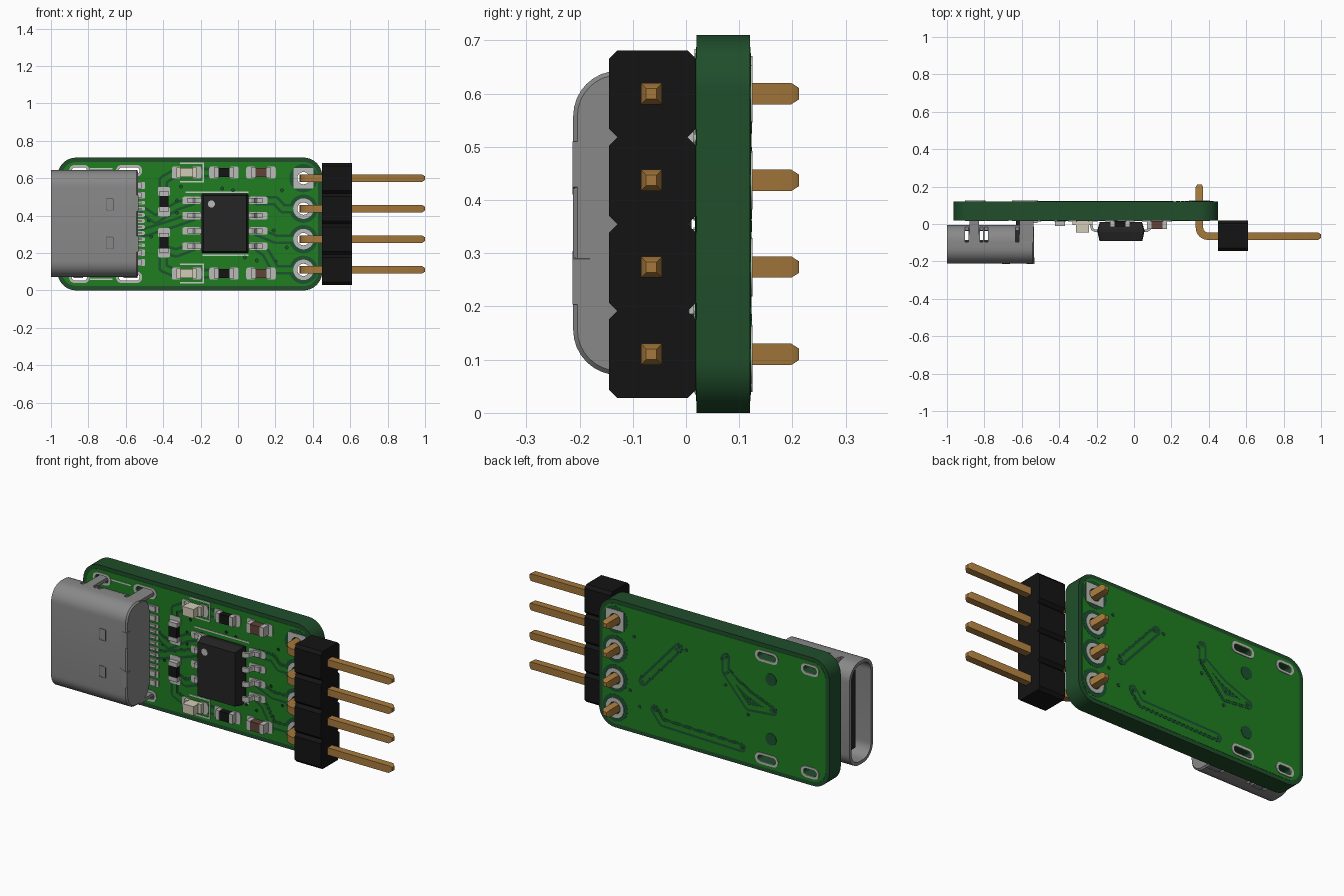
import bpy, bmesh
from math import sin, cos, pi, atan2, radians
from mathutils import Vector, Matrix

if "Cube" in bpy.data.objects:
    bpy.data.objects.remove(bpy.data.objects["Cube"])

def mat(name, r, g, b):
    m = bpy.data.materials.new(name)
    m.diffuse_color = (r, g, b, 1)
    m.use_nodes = True
    m.node_tree.nodes["Principled BSDF"].inputs["Base Color"].default_value = m.diffuse_color
    return m

CORE = mat("dark_green", .014, .075, .024)
POUR = mat("bright_green", .014, .21, .016)
GROOVE = mat("groove_green", .012, .085, .03)
SILVER = mat("silver", .5, .5, .48)
STEEL = mat("steel", .25, .25, .25)
DARKSTEEL = mat("dark_steel", .12, .12, .12)
GOLD = mat("gold", .38, .19, .045)
BLACK = mat("black", .007, .007, .007)
CHIP = mat("chip_grey", .018, .018, .018)
BROWN = mat("brown", .12, .055, .04)
CREAM = mat("cream", .65, .6, .48)
WHITE = mat("white_ink", .7, .7, .7)

# ---------- helpers ----------
def finish(name, bm, m, smooth=False):
    bmesh.ops.recalc_face_normals(bm, faces=bm.faces)
    me = bpy.data.meshes.new(name)
    bm.to_mesh(me)
    bm.free()
    o = bpy.data.objects.new(name, me)
    bpy.context.collection.objects.link(o)
    if m:
        me.materials.append(m)
    if smooth:
        bpy.ops.object.select_all(action='DESELECT')
        o.select_set(True)
        bpy.context.view_layer.objects.active = o
        bpy.ops.object.shade_smooth_by_angle(angle=radians(35))
    return o

def loft(bm, rings):
    vs = [[bm.verts.new(p) for p in r] for r in rings]
    for a, b in zip(vs, vs[1:]):
        for i in range(len(a)):
            j = (i + 1) % len(a)
            bm.faces.new((a[i], a[j], b[j], b[i]))
    bm.faces.new(vs[0])
    bm.faces.new(vs[-1])

def prism(bm, pts, y0, y1):            # (x, z) outline extruded along y
    loft(bm, [[(x, y, z) for x, z in pts] for y in (y0, y1)])

def box(bm, x0, x1, y0, y1, z0, z1):
    prism(bm, [(x0, z0), (x1, z0), (x1, z1), (x0, z1)], y0, y1)

def rrect(cx, cz, w, h, r, n=6):
    return [(cx + sx * (w / 2 - r) + r * cos(a0 + k * pi / 2 / n), cz + sz * (h / 2 - r) + r * sin(a0 + k * pi / 2 / n))
            for sx, sz, a0 in ((1, 1, 0), (-1, 1, pi / 2), (-1, -1, pi), (1, -1, 1.5 * pi)) for k in range(n + 1)]

def circle(cx, cz, r, n=24):
    return [(cx + r * cos(2 * pi * k / n), cz + r * sin(2 * pi * k / n)) for k in range(n)]

def capsule(p, q, r, n=6):
    a = atan2(q[1] - p[1], q[0] - p[0])
    return [(c[0] + r * cos(a + s + pi * k / n), c[1] + r * sin(a + s + pi * k / n))
            for c, s in ((q, -pi / 2), (p, pi / 2)) for k in range(n + 1)]

def plate(name, loops, y0, y1, m, smooth=False):   # even-odd filled plate with holes
    cu = bpy.data.curves.new(name, 'CURVE')
    cu.dimensions, cu.fill_mode, cu.extrude = '2D', 'BOTH', (y1 - y0) / 2
    for l in loops:
        s = cu.splines.new('POLY')
        s.points.add(len(l) - 1)
        for p, (x, z) in zip(s.points, l):
            p.co = (x, z, 0, 1)
        s.use_cyclic_u = True
    t = bpy.data.objects.new(name + "_curve", cu)
    bpy.context.collection.objects.link(t)
    me = bpy.data.meshes.new_from_object(t.evaluated_get(bpy.context.evaluated_depsgraph_get()))
    bm = bmesh.new()
    bm.from_mesh(me)
    bpy.data.objects.remove(t)
    bmesh.ops.remove_doubles(bm, verts=bm.verts, dist=1e-5)
    bm.transform(Matrix.Translation((0, (y0 + y1) / 2, 0)) @ Matrix.Rotation(pi / 2, 4, 'X'))
    return finish(name, bm, m, smooth)

def sweep(bm, path, wid, thick, zc):   # path of (x, y, scale), rectangular section
    rings = []
    for i, (x, y, s) in enumerate(path):
        a, b = path[max(i - 1, 0)], path[min(i + 1, len(path) - 1)]
        t = Vector((b[0] - a[0], b[1] - a[1])).normalized()
        nx, ny = -t.y * thick / 2 * s, t.x * thick / 2 * s
        w = wid / 2 * s
        rings.append([(x + nx, y + ny, zc + w), (x + nx, y + ny, zc - w),
                      (x - nx, y - ny, zc - w), (x - nx, y - ny, zc + w)])
    loft(bm, rings)

# ---------- circuit board ----------
MID = .355
PINS = [.11, .274, .437, .60]
VIAS = [(-.305, .555), (-.085, .545), (-.027, .535), (.235, .535), (-.326, .48), (-.326, .416), (-.476, .374),
        (-.465, .288), (.19, .32), (.26, .23), (.037, .176), (.1, .16), (.2, .155)]
SLOTS = [(x, MID + s * .285, w) for x, w in ((-.582, .11), (-.848, .08)) for s in (-1, 1)]
PEGS = [(-.607, MID + s * .165) for s in (-1, 1)]
holes = ([circle(.35, z, .033) for z in PINS] + [circle(x, z, .008, 10) for x, z in VIAS]
         + [rrect(x, z, w, .036, .017) for x, z, w in SLOTS])
plate("circuit_board", [rrect(-.2575, MID, 1.415, .71, .1, 10)] + holes, .02, .12, CORE, True)
pads = [circle(.35, z, .055) for z in PINS[:3]] + [rrect(.35, .60, .108, .108, .004, 1)]
slot_rims = [rrect(x, z, w + .03, .062, .03) for x, z, w in SLOTS]
for side, y, d in (("front", .02, -1), ("back", .12, 1)):
    def layer(a, b):
        return sorted((y + d * a, y + d * b))
    plate(side + "_copper_pour", [rrect(-.2575, MID, 1.37, .665, .08, 10)] + holes, *layer(0, .0015), POUR)
    plate(side + "_pad_rims", pads + slot_rims + [h for h in holes if len(h) != 10], *layer(.0005, .005), SILVER)
    plate(side + "_pad_gaps", [circle(.35, z, .076) for z in PINS] + [circle(.35, z, .05) for z in PINS],
          *layer(0, .0025), GROOVE)

# ---------- traces ----------
FRONT = [[(-.5, .42), (-.44, .38), (-.33, .45), (-.24, .48)], [(-.4, .54), (-.4, .59), (-.33, .63)],
         [(.1, .48), (.2, .48), (.24, .437), (.29, .437)], [(.1, .315), (.2, .274), (.29, .274)],
         [(.1, .235), (.15, .2), (.2, .11), (.29, .11)], [(-.24, .235), (-.33, .2), (-.4, .22)],
         [(-.24, .63), (-.1, .63)], [(-.24, .09), (-.1, .09)], [(-.4, .19), (-.4, .12), (-.33, .09)],
         [(-.24, .395), (-.34, .36), (-.5, .31)]]
BACK = [[(-.04, .547), (.18, .30)], [(.108, .165), (.06, .105), (-.426, .095)],
        [(-.329, .57), (-.329, .49), (-.468, .335), (-.62, .35)], [(-.34, .49), (-.46, .41), (-.61, .352)]]
for side, y, d, traces in (("front", .02, -1, FRONT), ("back", .12, 1, BACK)):
    for part, r, h, m in (("trace_gap", .026, .0025, GROOVE), ("trace_core", .012, .0035, POUR)):
        bm = bmesh.new()
        for t in traces:
            for p, q in zip(t, t[1:]):
                prism(bm, capsule(p, q, r), y, y + d * h)
        finish(f"{side}_{part}s", bm, m)
bm = bmesh.new()
for p in [t[i] for t in BACK for i in (0, -1)] + VIAS:
    prism(bm, circle(*p, .01, 12), .12, .1242)
for p in PEGS:
    prism(bm, circle(*p, .034), .12, .1235)
finish("back_via_caps", bm, GROOVE)

# ---------- printed outlines ----------
bm = bmesh.new()
for z in (.63, .09):
    for dz in (-.05, .05):
        box(bm, -.31, -.182, .016, .02, z + dz - .004, z + dz + .004)
    box(bm, -.19, -.182, .016, .02, z - .05, z + .05)
for x0, z in ((-.28, .526), (-.19, .188)):
    box(bm, x0, .055, .016, .02, z - .004, z + .004)
for s in (-1, 1):
    box(bm, -.79, -.67, .016, .02, MID + s * .295 - .004, MID + s * .295 + .004)
finish("printed_outlines", bm, WHITE)

# ---------- pin header ----------
ends, c = [PINS[0] - .082 + .1633 * k for k in range(5)], .016
left, right = [], []
for z0, z1 in zip(ends, ends[1:]):
    right += [(.019 - c, z0), (.019, z0 + c), (.019, z1 - c), (.019 - c, z1)]
    left += [(-.145 + c, z0), (-.145, z0 + c), (-.145, z1 - c), (-.145 + c, z1)]
dedupe = lambda l: [p for i, p in enumerate(l) if i == 0 or abs(p[1] - l[i - 1][1]) > 1e-4]
prof = dedupe(right) + dedupe(left)[::-1]
bm = bmesh.new()
loft(bm, [[(x, y, z) for y, z in prof] for x in (.45, .61)])
finish("header_block", bm, BLACK)
path = [(1, -.065, .5), (.985, -.065, 1)]
path += [(.395 - .045 * sin(a), -.02 - .045 * cos(a), 1) for a in (k * pi / 12 for k in range(7))]
path += [(.35, .198, 1), (.35, .212, .55)]
bm = bmesh.new()
for z in PINS:
    sweep(bm, path, .04, .04, z)
finish("header_pins", bm, GOLD, True)

# ---------- main chip ----------
bm = bmesh.new()
loft(bm, [[(x, y, z) for x, z in rrect(-.07, .358, .25 - 2 * i, .318 - 2 * i, .004, 1)]
          for y, i in ((.01, .012), (-.03, 0), (-.042, 0), (-.09, .01))])
finish("chip_body", bm, CHIP)
bm = bmesh.new()
prism(bm, circle(-.142, .462, .019), -.092, -.08)
finish("chip_dot", bm, SILVER)
bl, bp = bmesh.new(), bmesh.new()
for s in (-1, 1):
    for k in range(4):
        z = .236 + k * .0817
        sweep(bl, [(-.07 + s * x, y, 1) for x, y in
                   ((.11, -.036), (.14, -.036), (.153, -.028), (.16, -.002), (.17, .007), (.2, .007))], .027, .014, z)
        prism(bp, rrect(-.07 + s * .178, z, .1, .04, .01, 3), .0145, .02)
finish("chip_leads", bl, SILVER)

# ---------- small two-ended parts ----------
def part(name, x, z, h, body, ends_mat, vertical=False, end_h=None):
    b, e = bmesh.new(), bmesh.new()
    def put(bm, u0, u1, hw, y0):
        if vertical:
            box(bm, x - hw, x + hw, y0, .016, z + u0, z + u1)
        else:
            box(bm, x + u0, x + u1, y0, .016, z - hw, z + hw)
    put(b, -.034, .034, .025, .016 - h)
    for s in (-1, 1):
        put(e, *sorted((s * .03, s * .053)), .027, .016 - (end_h or h + .002))
        dx, dz = (0, s * .054) if vertical else (s * .054, 0)
        w, hh = (.066, .05) if vertical else (.05, .066)
        prism(bp, rrect(x + dx, z + dz, w, hh, .012, 3), .0145, .02)
    finish(name + "_body", b, body)
    finish(name + "_ends", e, ends_mat)

for i, z in enumerate((.63, .09)):
    part(f"indicator_light_{i}", -.275, z, .062, CREAM, CREAM, end_h=.022)
    part(f"resistor_{i}", -.075, z, .03, BLACK, SILVER)
    part(f"capacitor_{i}", .123, z, .042, BROWN, SILVER)
for i, z in enumerate((.475, .255)):
    part(f"side_resistor_{i}", -.396, z, .024, BLACK, SILVER, True)

# ---------- socket ----------
def ring(x, inset):
    return [(x, y, z) for y, z in rrect(-.109, MID + .002, .206 - 2 * inset, .572 - 2 * inset, .085 - inset, 8)]
bm = bmesh.new()
loft(bm, [ring(-.535, .008), ring(-.543, 0), ring(-1, 0), ring(-1, .018), ring(-.56, .018)])
shell = finish("socket_shell", bm, STEEL, True)
bm = bmesh.new()
for x in (-.895, -.815, -.79, -.625):
    for s in (-1, 1):
        box(bm, x - .009, x + .009, -.095, .01, MID + s * .275 - .035, MID + s * .275 + .035)
cutter = finish("slit_cutter", bm, None)
cutter.hide_render = True
cutter.hide_set(True)
mod = shell.modifiers.new("slits", 'BOOLEAN')
mod.object, mod.operation, mod.solver = cutter, 'DIFFERENCE', 'EXACT'
# legs into the board slots
bm = bmesh.new()
for x, w in ((-.855, .05), (-.575, .075)):
    for s in (-1, 1):
        box(bm, x - w / 2, x + w / 2, -.1, .07, MID + s * .279 - .009, MID + s * .279 + .009)
finish("socket_legs", bm, STEEL)
# pressed tabs on the shell face and rear
bm = bmesh.new()
for s in (-1, 1):
    z = MID + .002 + s * .103
    plate("shell_tab" + ("_low" if s < 0 else "_high"),
          [rrect(-.685, z, .042, .066, .004, 1), rrect(-.685, z, .034, .058, .004, 1)], -.2135, -.208, DARKSTEEL)
    prism(bm, [(-.575, z - .05 * s), (-.533, z - .035 * s), (-.533, z + .05 * s), (-.56, z + .05 * s)], -.2135, -.18)
finish("rear_tabs", bm, STEEL)
# inner tongue, its contacts and the locating pegs
bm = bmesh.new()
loft(bm, [[(x, y, z) for y, z in rrect(-.109, MID, .17, .53, .066)] for x in (-.66, -.56)])
box(bm, -.95, -.6, -.13, -.088, .14, .57)
for p in PEGS:
    prism(bm, circle(*p, .024), -.03, .09)
finish("socket_insulator", bm, CHIP)
bc = bmesh.new()
for mm, w in ((.25, .019), (.75, .019), (1.25, .019), (1.75, .019), (2.4, .036), (3.2, .036)):
    for s in (-1, 1):
        z = MID + s * mm * .0643
        box(bc, -.57, -.515, .006, .0145, z - w / 2 + .003, z + w / 2 - .003)
        box(bc, -.93, -.7, -.132, -.086, z - .008, z + .008)
        prism(bp, rrect(-.535, z, .075, w, .004, 1), .0145, .02)
finish("socket_contacts", bc, SILVER)
finish("solder_pads", bp, SILVER)
